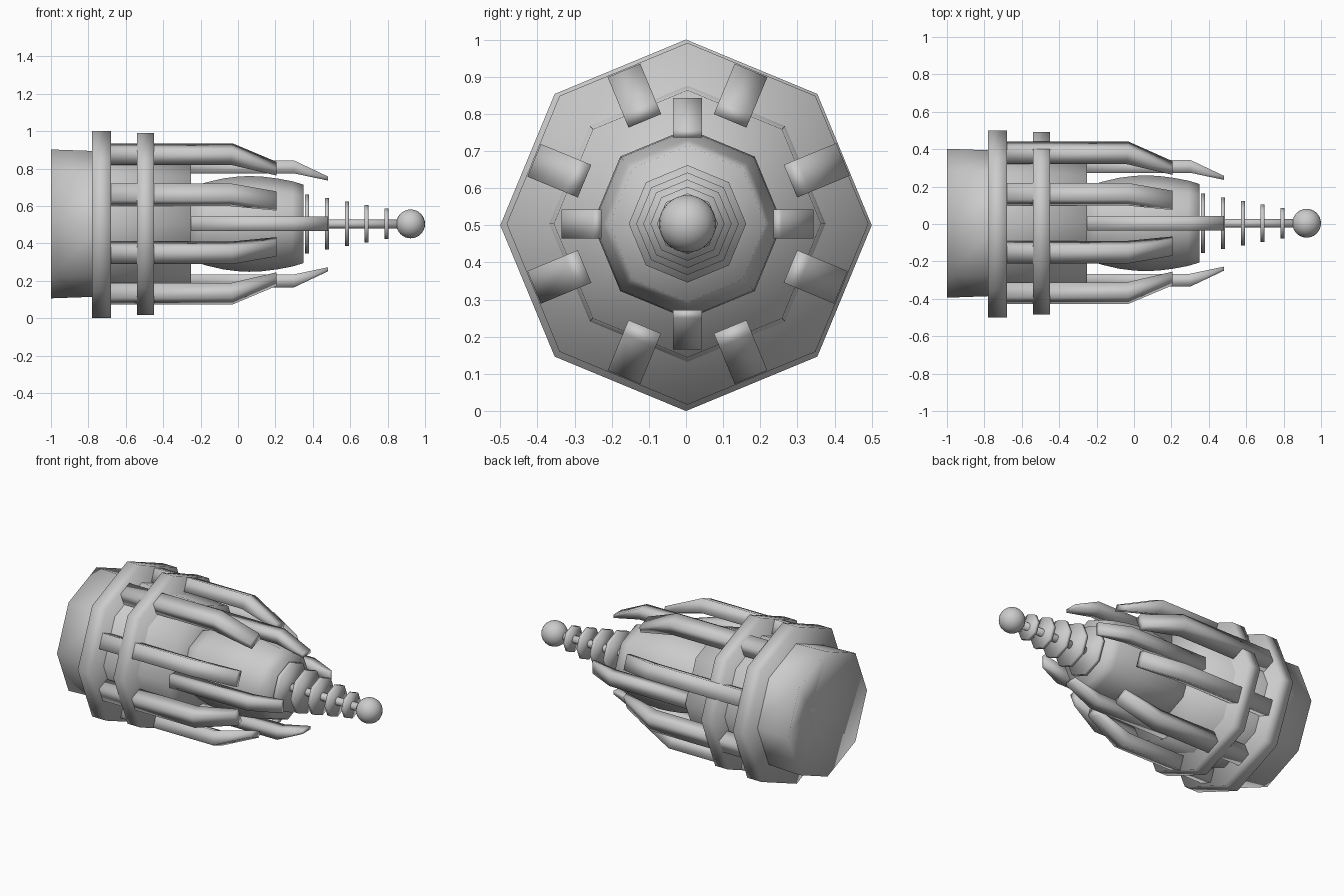
import bpy, bmesh
from math import pi, sin, cos

if "Cube" in bpy.data.objects:
    bpy.data.objects.remove(bpy.data.objects["Cube"])

AXIS_Y, AXIS_Z = 0.004, 0.504  # centre of the inner parts, on the long x axis


def finish(name, bm):
    bmesh.ops.recalc_face_normals(bm, faces=bm.faces)
    mesh = bpy.data.meshes.new(name)
    bm.to_mesh(mesh)
    bm.free()
    mesh.shade_smooth()
    ob = bpy.data.objects.new(name, mesh)
    bpy.context.collection.objects.link(ob)
    return ob


def turned(name, profile, sides=8, cy=AXIS_Y, cz=AXIS_Z):
    """Solid of revolution about the x axis from (x, radius) points."""
    bm = bmesh.new()
    rings = []
    for x, r in profile:
        rings.append([bm.verts.new((x, cy + r * sin(2 * pi * i / sides),
                                    cz + r * cos(2 * pi * i / sides)))
                      for i in range(sides)])
    for a, b in zip(rings, rings[1:]):
        for i in range(sides):
            j = (i + 1) % sides
            bm.faces.new((a[i], a[j], b[j], b[i]))
    bm.faces.new(rings[0])
    bm.faces.new(rings[-1])
    return finish(name, bm)


def finger(name, outer, inner, width, turn):
    """Bent bar: outer and inner (x, radius) lines, spun around the x axis."""
    bm = bmesh.new()
    s, c = sin(turn), cos(turn)
    loops = []
    for (xo, ro), (xi, ri) in zip(outer, inner):
        corners = ((xo, ro, -1), (xo, ro, 1), (xi, ri, 1), (xi, ri, -1))
        loops.append([bm.verts.new((x, AXIS_Y + r * s + k * width / 2 * c,
                                    AXIS_Z + r * c - k * width / 2 * s))
                      for x, r, k in corners])
    for a, b in zip(loops, loops[1:]):
        for i in range(4):
            j = (i + 1) % 4
            bm.faces.new((a[i], a[j], b[j], b[i]))
    bm.faces.new(loops[0])
    bm.faces.new(loops[-1])
    return finish(name, bm)


# Octagonal housing with a dished back, and its two collars
turned("housing", [(-0.88, 0.01), (-1, 0.398), (-0.72, 0.388), (-0.25, 0.36)])
turned("rear_collar", [(-0.78, 0.5), (-0.68, 0.5)], cy=0, cz=0.5)
turned("front_collar", [(-0.54, 0.487), (-0.45, 0.487)])

# Bulging core
turned("core", [(-0.27, 0.19), (-0.17, 0.222), (-0.08, 0.243), (0.0, 0.253),
                (0.06, 0.256), (0.13, 0.253), (0.21, 0.243), (0.29, 0.228),
                (0.35, 0.21)])

# Eight large claws between the octagon corners; one rides over the collar
for i in range(8):
    lift = 0.006 if i == 1 else 0
    finger(f"large_claw_{i + 1}",
           [(-0.7, 0.447 + lift), (-0.03, 0.447 + lift), (0.205, 0.34)],
           [(-0.7, 0.362), (-0.04, 0.362), (0.205, 0.3)],
           0.095, pi / 8 + i * pi / 4)

# Four slim claws on the main axes
for i in range(4):
    finger(f"small_claw_{i + 1}",
           [(-0.255, 0.339), (0.3, 0.339), (0.48, 0.254)],
           [(-0.255, 0.27), (0.3, 0.27), (0.48, 0.232)],
           0.078, i * pi / 2)

# Thin rod, shrinking discs and end ball
turned("rod", [(0.3, 0.024), (0.9, 0.024)], sides=12)
for i, (x, r) in enumerate([(0.368, 0.158), (0.475, 0.138), (0.582, 0.119),
                            (0.688, 0.1), (0.794, 0.082)]):
    turned(f"disc_{i + 1}", [(x - 0.011, r), (x + 0.011, r)])
bm = bmesh.new()
bmesh.ops.create_uvsphere(bm, u_segments=24, v_segments=16, radius=0.077)
bmesh.ops.translate(bm, verts=bm.verts, vec=(0.923, AXIS_Y, AXIS_Z))
finish("end_ball", bm)
